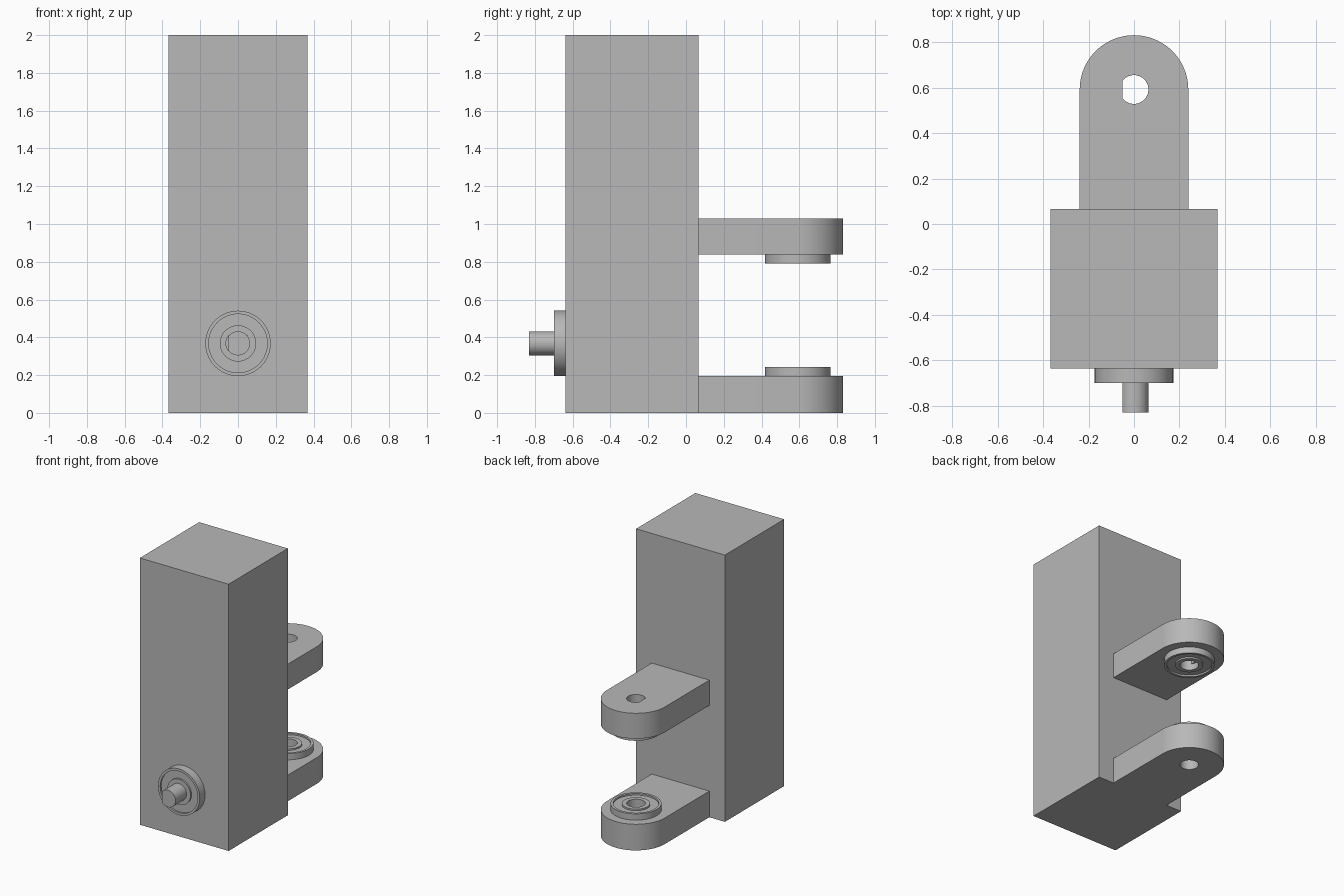
import bpy, bmesh
from math import pi, cos, sin, acos, radians

cube = bpy.data.objects.get("Cube")
if cube:
    bpy.data.objects.remove(cube, do_unlink=True)

grey = bpy.data.materials.new("plain_grey")
grey.use_nodes = True
grey.diffuse_color = (0.48, 0.48, 0.48, 1)
grey.node_tree.nodes["Principled BSDF"].inputs["Base Color"].default_value = grey.diffuse_color

FRONT, BACK = -0.637, 0.065      # body faces along y
PIVOT_Y, SHAFT_Z = 0.592, 0.368  # axes of the lug holes and of the shaft
BORE, FLAT = 0.0635, 0.051       # bore radius, distance of the D flat


def finish(name, bm, location, rotation):
    bmesh.ops.remove_doubles(bm, verts=bm.verts, dist=1e-5)
    bmesh.ops.recalc_face_normals(bm, faces=bm.faces)
    mesh = bpy.data.meshes.new(name)
    bm.to_mesh(mesh)
    bm.free()
    mesh.materials.append(grey)
    obj = bpy.data.objects.new(name, mesh)
    bpy.context.collection.objects.link(obj)
    obj.location = location
    obj.rotation_euler = (rotation, 0, 0)
    bpy.ops.object.select_all(action="DESELECT")
    bpy.context.view_layer.objects.active = obj
    obj.select_set(True)
    bpy.ops.object.shade_smooth_by_angle(angle=radians(30))


def arc(radius, start, end, steps=48):
    return [(radius * cos(start + (end - start) * i / steps),
             radius * sin(start + (end - start) * i / steps)) for i in range(steps + 1)]


def circle(radius):
    return arc(radius, 0, 2 * pi)[:-1]


def d_shape(radius):
    # Circle with a flat on its -x side
    a = acos(-FLAT / radius)
    return arc(radius, -a, a)


def extrude(name, outlines, height, location, rotation=0):
    # Fill the outlines, later ones being holes, and give them thickness
    curve = bpy.data.curves.new(name + "_outline", "CURVE")
    curve.dimensions, curve.fill_mode = "2D", "BOTH"
    curve.extrude = height / 2
    for outline in outlines:
        spline = curve.splines.new("POLY")
        spline.points.add(len(outline) - 1)
        for point, (x, y) in zip(spline.points, outline):
            point.co = (x, y, 0, 1)
        spline.use_cyclic_u = True
    helper = bpy.data.objects.new(name + "_outline", curve)
    mesh = helper.to_mesh()
    bm = bmesh.new()
    bm.from_mesh(mesh)
    helper.to_mesh_clear()
    bpy.data.objects.remove(helper)
    bpy.data.curves.remove(curve)
    bmesh.ops.translate(bm, verts=bm.verts, vec=(0, 0, height / 2))
    finish(name, bm, location, rotation)


def bearing(name, height, location, rotation=0):
    # Lathed ring with a shallow groove between its outer and inner races
    groove = height - 0.012
    profile = [(BORE, 0), (0.173, 0), (0.173, height), (0.155, height),
               (0.155, groove), (0.096, groove), (0.096, height), (BORE, height)]
    bm = bmesh.new()
    verts = [bm.verts.new((r, 0, z)) for r, z in profile]
    edges = [bm.edges.new((v, verts[i - 1])) for i, v in enumerate(verts)]
    bmesh.ops.spin(bm, geom=verts + edges, cent=(0, 0, 0), axis=(0, 0, 1),
                   angle=2 * pi, steps=64)
    finish(name, bm, location, rotation)


# Tall body
w = 0.368
extrude("body", [[(-w, FRONT), (w, FRONT), (w, BACK), (-w, BACK)]], 2, (0, 0, 0))

# Two rounded lugs on the back, the upper one with a D-shaped hole
r = 0.239
lug = arc(r, 0, pi) + [(-r, BACK - PIVOT_Y), (r, BACK - PIVOT_Y)]
extrude("lower_lug", [lug, circle(BORE)], 0.196, (0, PIVOT_Y, 0))
extrude("upper_lug", [lug, d_shape(BORE)], 0.19, (0, PIVOT_Y, 0.838))

# Bearings facing each other between the lugs
bearing("lower_bearing", 0.047, (0, PIVOT_Y, 0.196))
bearing("upper_bearing", 0.047, (0, PIVOT_Y, 0.838), pi)

# Front bearing with its flatted shaft
bearing("front_bearing", 0.063, (0, FRONT, SHAFT_Z), pi / 2)
extrude("shaft", [d_shape(BORE)], 0.83 + FRONT, (0, FRONT, SHAFT_Z), pi / 2)
